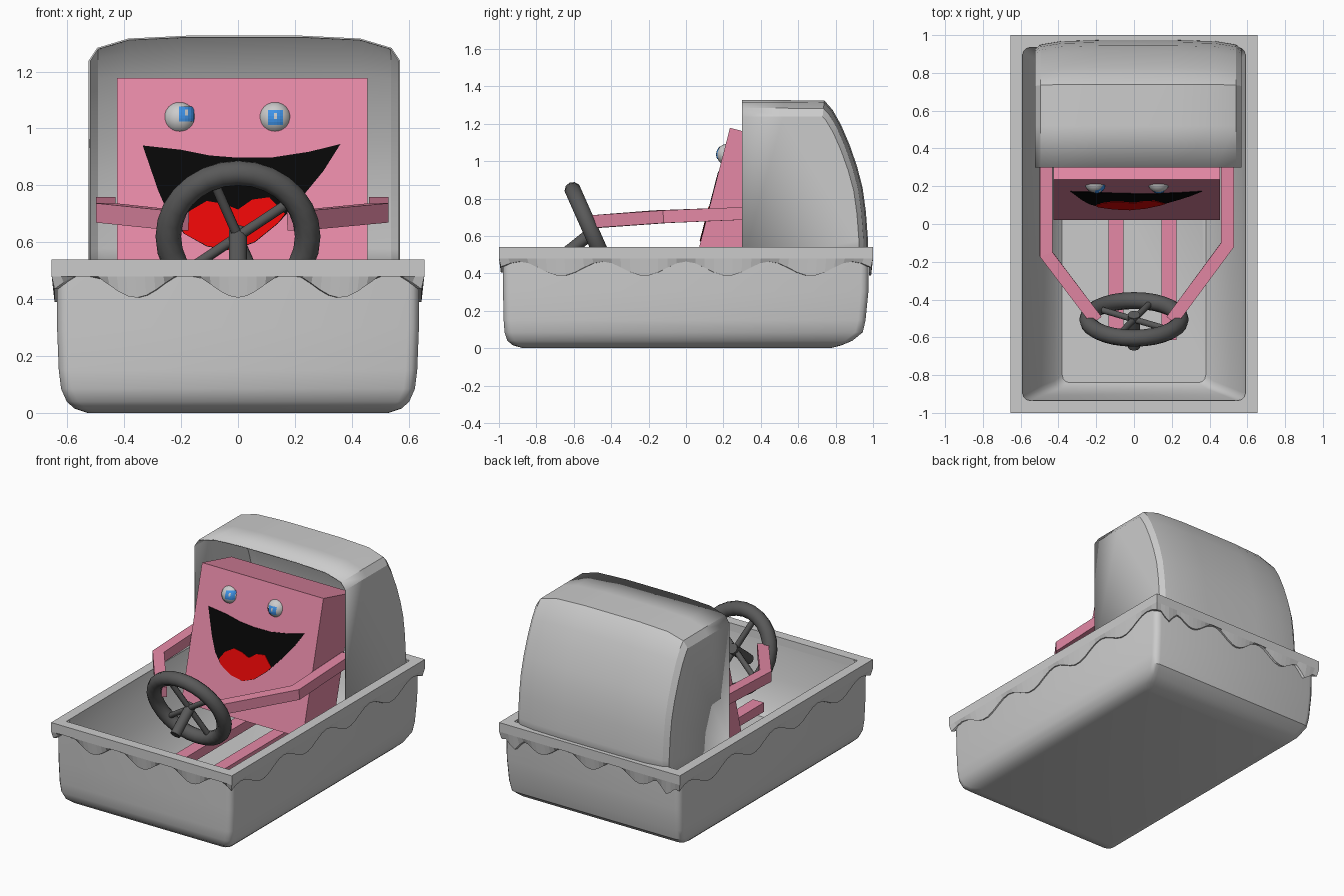
import bpy, bmesh, math
from mathutils import Vector, Matrix

if "Cube" in bpy.data.objects:
    bpy.data.objects.remove(bpy.data.objects["Cube"])


def mat(name, r, g, b):
    m = bpy.data.materials.new(name)
    m.diffuse_color = (r, g, b, 1)
    m.use_nodes = True
    m.node_tree.nodes["Principled BSDF"].inputs["Base Color"].default_value = m.diffuse_color
    return m


GREY = mat("light grey", .60, .60, .60)
PINK = mat("pink", .78, .25, .38)
DARK = mat("dark grey", .10, .10, .10)
BLACK = mat("black", .002, .002, .002)
RED = mat("red", .80, .002, .002)
BLUE = mat("blue", .05, .29, .80)


def make(name, verts, faces, *mats, smooth=None, thick=0, fix=True):
    me = bpy.data.meshes.new(name)
    me.from_pydata([tuple(v) for v in verts], [], faces)
    bm = bmesh.new()
    bm.from_mesh(me)
    if fix:
        bmesh.ops.recalc_face_normals(bm, faces=bm.faces)
    bm.to_mesh(me)
    bm.free()
    ob = bpy.data.objects.new(name, me)
    bpy.context.collection.objects.link(ob)
    for m in mats:
        me.materials.append(m)
    if smooth:
        bpy.ops.object.select_all(action='DESELECT')
        ob.select_set(True)
        bpy.context.view_layer.objects.active = ob
        bpy.ops.object.shade_smooth_by_angle(angle=math.radians(smooth))
    if thick:
        mod = ob.modifiers.new("shell", 'SOLIDIFY')
        mod.thickness = thick
        mod.offset = -1
    return ob


def loft(rings, closed=True):
    """Quads between successive rings of equal length."""
    n = len(rings[0])
    verts = [p for r in rings for p in r]
    faces = []
    for k in range(len(rings) - 1):
        for i in range(n if closed else n - 1):
            j = (i + 1) % n
            faces.append((k * n + i, k * n + j, (k + 1) * n + j, (k + 1) * n + i))
    return verts, faces


def tube(name, path, r, sides, material, rz=None, smooth=None):
    """Bar along a path; four sides make a square bar with half sizes r, rz."""
    pts = [Vector(p) for p in path]
    rings = []
    for i, p in enumerate(pts):
        a = (pts[i] - pts[i - 1]).normalized() if i else None
        b = (pts[i + 1] - pts[i]).normalized() if i < len(pts) - 1 else None
        t = ((a or b) + (b or a)).normalized()
        side = t.cross(Vector((0, 0, 1)))
        side = side.normalized() if side.length > .01 else Vector((1, 0, 0))
        up = side.cross(t)
        mitre = 1 / max(.5, t.dot(a or b))
        k = math.sqrt(2) if sides == 4 else 1
        rings.append([p + side * (math.cos(w) * r * k * mitre) + up * (math.sin(w) * (rz or r) * k)
                      for w in [2 * math.pi * (q + .5) / sides for q in range(sides)]])
    verts, faces = loft(rings)
    n = len(verts)
    faces += [tuple(range(sides)), tuple(range(n - sides, n))]
    return make(name, verts, faces, material, smooth=smooth)


# Tub: stacked rounded rectangles, down the outside and down the inside
def round_rect(z, hx, y0, y1, r=.04):
    out = []
    for cx, cy, a0 in ((hx - r, y1 - r, 0), (-hx + r, y1 - r, 90), (-hx + r, y0 + r, 180), (hx - r, y0 + r, 270)):
        for s in range(4):
            a = math.radians(a0 + 30 * s)
            out.append((cx + r * math.cos(a), cy + r * math.sin(a), z))
    return out


floor_in = [(.04, .38, -.84, .74), (.08, .42, -.87, .80), (.28, .51, -.905, .88), (.44, .57, -.93, .92)]
outside = [(.535, .59, -.935, .935), (.535, .638, -.98, .978), (.3, .636, -.978, .975), (.15, .63, -.975, .96),
           (.085, .622, -.97, .945), (.04, .602, -.955, .89), (.015, .575, -.925, .83), (0, .53, -.87, .77)]
v, f = loft([round_rect(*s) for s in floor_in + outside])
f += [tuple(range(16)), tuple(range(len(v) - 16, len(v)))]
make("tub", v, f, GREY, smooth=35)

# Rim skirt with a wavy lower edge
N = 40
perim = []
corners = [(-1, -1), (1, -1), (1, 1), (-1, 1)]
for c in range(4):
    a, b = corners[c], corners[(c + 1) % 4]
    for i in range(N):
        t = i / N
        perim.append((a[0] + (b[0] - a[0]) * t, a[1] + (b[1] - a[1]) * t))


def wave(u, w):
    x, y = u * .655, w
    if abs(w) == 1:
        z = .447 - .042 * math.cos(2 * math.pi * x / .365)
        if w > 0:
            z -= .10 * math.exp(-((abs(x) - .56) / .05) ** 2)
        return z
    return .425 + .038 * math.cos(2 * math.pi * y / .45)


def skirt_row(inset, z):
    return [(u * (.655 - inset), w * (1 - inset), z or wave(u, w)) for u, w in perim]


v, f = loft([skirt_row(.068, .49), skirt_row(.065, .54), skirt_row(0, .54), skirt_row(0, .48),
             skirt_row(.010, None), skirt_row(.022, None)])
make("rim_skirt", v, f, GREY)

# Cab: side profile repeated over columns, pulled in toward the sides
profile = [(.3, 1.328), (.52, 1.328), (.74, 1.326), (.785, 1.275), (.83, 1.195), (.875, 1.09), (.915, .975),
           (.945, .86), (.963, .73), (.974, .58), (.976, .45)]
CX, HW = .0225, .5475


def cab_column(x, drop):
    out = []
    for i, (y, z) in enumerate(profile):
        p, q = profile[max(i - 1, 0)], profile[min(i + 1, len(profile) - 1)]
        ty, tz = q[0] - p[0], q[1] - p[1]
        l = math.hypot(ty, tz)
        out.append((x, y + tz / l * drop * .55, z - ty / l * drop))
    out[0] = (x, .3, out[0][2])
    out[-1] = (x, out[-1][1], .45)
    return out


half = [(HW, .09), (HW - .03, .045), (HW - .14, .012), (.2, .002)]
cols = [cab_column(CX - h, d) for h, d in half] + [cab_column(CX + h, d) for h, d in reversed(half)]
v, f = loft(cols, closed=False)
n = len(profile)
for first in (0, len(v) - n):
    v.append((v[first][0], .3, .45))
    f.append(tuple(range(first, first + n)) + (len(v) - 1,))
make("cab", v, f, GREY, smooth=16, thick=.006)

# Driver body: leaning box
side = [(.02, .345), (.235, 1.178), (.54, 1.10), (.325, .265)]
v, f = loft([[(x, y, z) for y, z in side] for x in (-.425, .455)])
make("driver_body", v, f + [(0, 1, 2, 3), (4, 5, 6, 7)], PINK)


# Mouth and tongue: thin plates on the leaning front
def face_plate(name, pts, off, material):
    def front(z):
        return .02 + (z - .345) * .258
    rings = [[(x, front(z) - o, z) for x, z in pts] for o in (off, -.002)]
    v, f = loft(rings)
    n = len(pts)
    make(name, v, f + [tuple(range(n)), tuple(range(n, 2 * n))], material)


face_plate("mouth", [(-.335, .94), (-.2, .925), (-.1, .905), (0, .897), (.12, .898), (.25, .918), (.36, .945),
                     (.30, .85), (.23, .765), (.14, .665), (.06, .60), (-.02, .57), (-.11, .585), (-.19, .63),
                     (-.24, .69), (-.28, .78)], .003, BLACK)
face_plate("tongue", [(-.205, .66), (-.17, .71), (-.11, .745), (-.05, .735), (0, .715), (.05, .75), (.11, .758),
                      (.165, .70), (.14, .668), (.06, .603), (-.02, .572), (-.108, .587), (-.188, .63)], .006, RED)

# Eyes with square irises curved onto the ball
for name, ex, ix, iz in (("left", -.205, .024, .016), ("right", .13, .002, .004)):
    R, c = .058, Vector((ex, .222, 1.035))
    balls = [[c + R * Vector((math.sin(a) * math.cos(b), math.sin(a) * math.sin(b), math.cos(a)))
              for b in [2 * math.pi * k / 20 for k in range(20)]] for a in [math.pi * j / 12 for j in range(1, 12)]]
    v, f = loft(balls)
    v += [c + Vector((0, 0, R)), c - Vector((0, 0, R))]
    for k in range(20):
        f += [(k, (k + 1) % 20, 220), (200 + k, 200 + (k + 1) % 20, 221)]
    make(name + "_eye", v, f, GREY, smooth=40)
    rows = []
    for j in range(6):
        row = []
        for i in range(6):
            dx, dz = ix + (i - 2.5) * .0105, iz + (j - 2.5) * .0105
            row.append(c + Vector((dx, -math.sqrt(max(0, (R + .003) ** 2 - dx * dx - dz * dz)), dz)))
        rows.append(row)
    v, f = loft(rows, closed=False)
    iris = make(name + "_iris", v, f, BLUE, GREY, fix=False)
    for k in (12, 17):  # small pale glint
        iris.data.polygons[k].material_index = 1

# Arms reaching to the wheel, and legs along the floor
tube("left_arm", [(-.465, .42, .725), (-.465, -.16, .703), (-.2, -.51, .675)], .034, 4, PINK)
tube("right_arm", [(.495, .42, .725), (.495, -.11, .703), (.2, -.51, .675)], .034, 4, PINK)
for name, x in (("left_leg", -.095), ("right_leg", .185)):
    tube(name, [(x, .32, .235), (x, -.615, .235)], .04, 4, PINK, rz=.03)

# Steering wheel: ring, crossing spokes and column
M = Matrix.Translation((0, -.505, .62)) @ Matrix.Rotation(math.radians(114), 4, 'X')
ring = []
for i in range(28):
    a = 2 * math.pi * i / 28
    ring.append([M @ Vector(((.245 + .045 * math.cos(b)) * math.cos(a), (.245 + .045 * math.cos(b)) * math.sin(a),
                             .045 * math.sin(b))) for b in [2 * math.pi * k / 10 for k in range(10)]])
v, f = loft(ring)
f += [(270 + k, 270 + (k + 1) % 10, (k + 1) % 10, k) for k in range(10)]
make("wheel_ring", v, f, DARK, smooth=40)
for i, deg in enumerate((112, 36)):
    d = Vector((math.cos(math.radians(deg)), math.sin(math.radians(deg)), 0)) * .24
    tube("wheel_spoke_%d" % (i + 1), [M @ d, M @ -d], .018, 8, DARK, smooth=50)
tube("steering_column", [(0, -.48, .635), (0, -.65, .50)], .033, 10, DARK, smooth=50)
